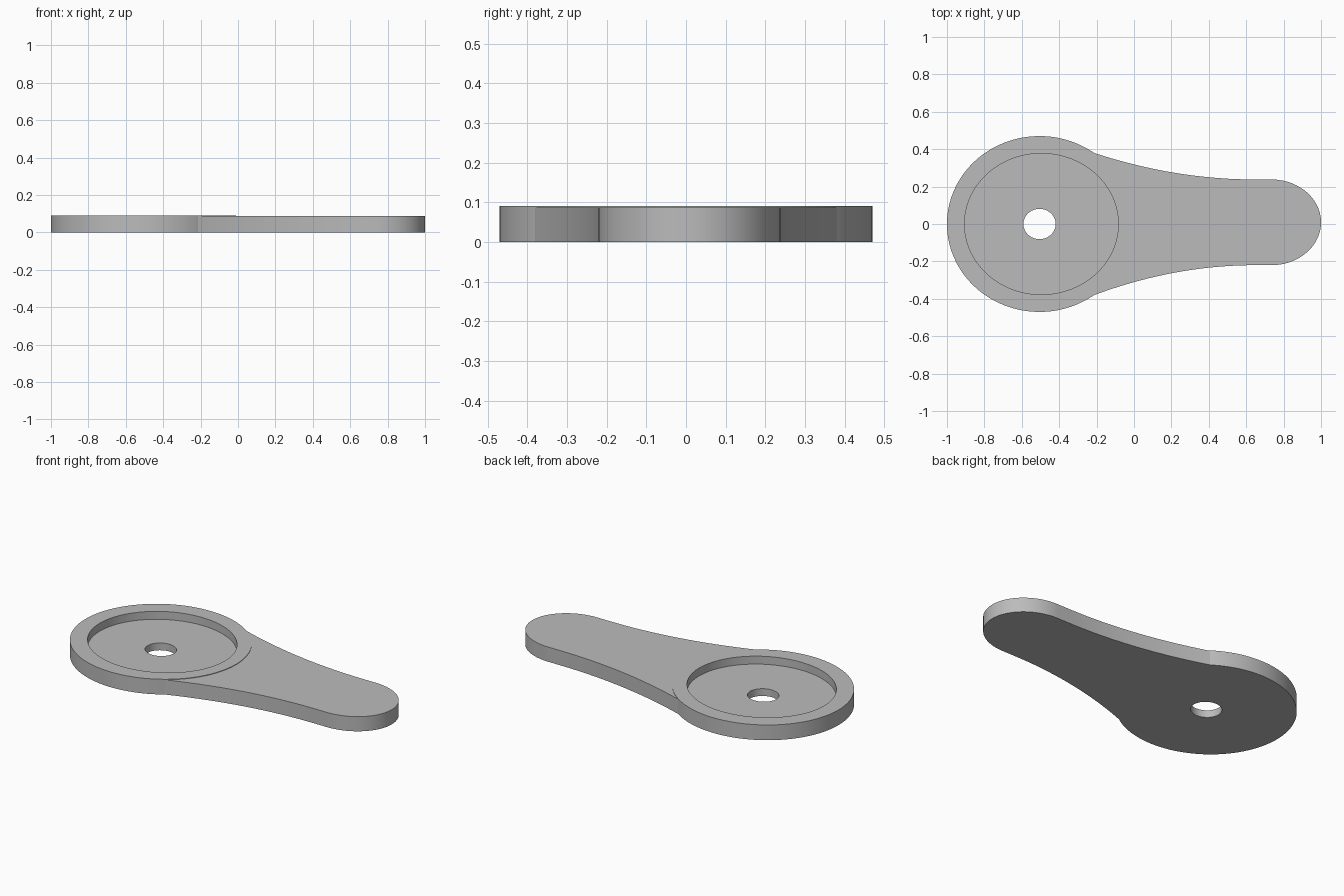
import bpy
import bmesh
from math import sin, cos, radians

cube = bpy.data.objects.get("Cube")
if cube:
    bpy.data.objects.remove(cube, do_unlink=True)

grey = bpy.data.materials.new("plain grey")
grey.use_nodes = True
colour = (0.5, 0.5, 0.5, 1)
grey.diffuse_color = colour
grey.node_tree.nodes["Principled BSDF"].inputs["Base Color"].default_value = colour

SEGMENTS = 160
HUB = (-0.505, 0.0, 0.495, 0.47)       # centre x, centre y, radius x, radius y
RECESS = (-0.495, 0.0, 0.411, 0.377)
HOLE = (-0.505, 0.0, 0.086, 0.081)
HUB_TOP, FLOOR, ARM_TOP = 0.09, 0.043, 0.087
JOIN = 54                              # angle where the arm leaves the hub


def on_ellipse(ellipse, degrees):
    cx, cy, rx, ry = ellipse
    a = radians(degrees)
    return cx + rx * cos(a), cy + ry * sin(a)


def finish(name, bm):
    bmesh.ops.recalc_face_normals(bm, faces=bm.faces)
    mesh = bpy.data.meshes.new(name)
    bm.to_mesh(mesh)
    bm.free()
    mesh.materials.append(grey)
    obj = bpy.data.objects.new(name, mesh)
    bpy.context.collection.objects.link(obj)
    bpy.ops.object.select_all(action='DESELECT')
    obj.select_set(True)
    bpy.context.view_layer.objects.active = obj
    bpy.ops.object.shade_smooth_by_angle(angle=radians(30))


# Hub: a closed stack of oval rings with a recess and a through hole
bm = bmesh.new()
rings = []
for ellipse, z in ((HUB, 0), (HUB, HUB_TOP), (RECESS, HUB_TOP),
                   (RECESS, FLOOR), (HOLE, FLOOR), (HOLE, 0)):
    rings.append([bm.verts.new((*on_ellipse(ellipse, 360 * i / SEGMENTS), z))
                  for i in range(SEGMENTS)])
for a, b in zip(rings, rings[1:] + rings[:1]):
    for i in range(SEGMENTS):
        j = (i + 1) % SEGMENTS
        bm.faces.new((a[i], a[j], b[j], b[i]))
finish("hub", bm)


# Arm: hollow-curved sides running into a rounded tip
def side(end_y, sign):
    x0, y0 = on_ellipse(HUB, sign * JOIN)
    points = []
    for i in range(1, 25):
        t = i / 24
        points.append((x0 + (0.65 - x0) * t, end_y + (y0 - end_y) * (1 - t) ** 2))
    return points


TIP = (0.735, 0.009, 0.265, 0.229)
step = 360 / SEGMENTS
outline = [on_ellipse(HUB, JOIN - i * step) for i in range(round(2 * JOIN / step) + 1)]
outline += side(TIP[1] - TIP[3], -1)
outline += [on_ellipse(TIP, -90 + 180 * i / 60) for i in range(61)]
outline += side(TIP[1] + TIP[3], 1)[::-1]

bm = bmesh.new()
base = bm.faces.new([bm.verts.new((x, y, 0)) for x, y in outline])
raised = bmesh.ops.extrude_face_region(bm, geom=[base], use_keep_orig=True)
for v in raised["geom"]:
    if isinstance(v, bmesh.types.BMVert):
        v.co.z = ARM_TOP
finish("arm", bm)
